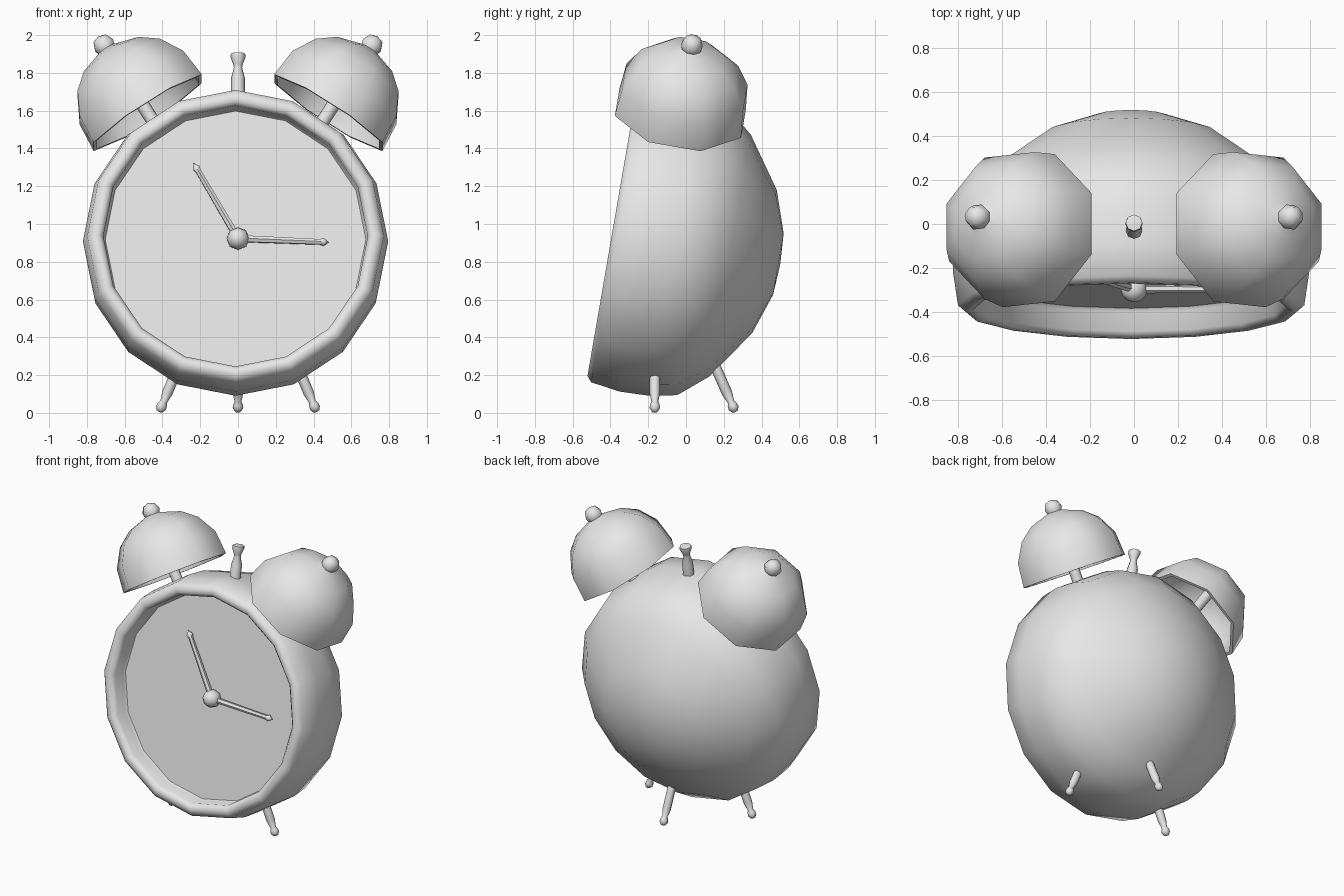
import bpy, bmesh, math
from mathutils import Vector, Matrix

cube = bpy.data.objects.get("Cube")
if cube:
    bpy.data.objects.remove(cube, do_unlink=True)

metal = bpy.data.materials.new("plain grey")
metal.use_nodes = True
GREY = (0.8, 0.8, 0.8, 1)
metal.diffuse_color = GREY
metal.node_tree.nodes["Principled BSDF"].inputs["Base Color"].default_value = GREY

LEAN = Matrix.Rotation(math.radians(-9.8), 3, 'X')   # the whole clock leans back


def lathe(name, profile, segs, origin, axis, ref=(1, 0, 0), phase=0.0, sharp=50):
    """Revolve (radius, height) points round an axis; ref marks the first corner."""
    w = Vector(axis).normalized()
    u = Vector(ref)
    u = (u - w * u.dot(w)).normalized()
    v = w.cross(u)
    o = Vector(origin)
    bm = bmesh.new()
    rings = []
    for r, h in profile:
        if r == 0:
            rings.append([bm.verts.new(o + w * h)] * segs)
            continue
        ring = []
        for i in range(segs):
            a = phase + math.tau * i / segs
            ring.append(bm.verts.new(o + w * h + (u * math.cos(a) + v * math.sin(a)) * r))
        rings.append(ring)
    for low, high in zip(rings, rings[1:]):
        for i in range(segs):
            j = (i + 1) % segs
            bm.faces.new(dict.fromkeys((low[i], low[j], high[j], high[i])))
    bmesh.ops.recalc_face_normals(bm, faces=bm.faces)
    mesh = bpy.data.meshes.new(name)
    bm.to_mesh(mesh)
    bm.free()
    mesh.materials.append(metal)
    obj = bpy.data.objects.new(name, mesh)
    bpy.context.collection.objects.link(obj)
    bpy.ops.object.select_all(action='DESELECT')
    obj.select_set(True)
    bpy.context.view_layer.objects.active = obj
    bpy.ops.object.shade_smooth_by_angle(angle=math.radians(sharp))
    return obj


# Case: recessed dial, rounded rim and domed back in one revolve
centre = Vector((-0.013, -0.393, 0.94))
back = LEAN @ Vector((0, 1, 0))
up = LEAN @ Vector((0, 0, 1))
lathe("case", [(0, 0.13), (0.69, 0.13), (0.70, 0.115), (0.70, 0.025), (0.722, 0),
               (0.755, 0), (0.785, 0.025), (0.808, 0.18), (0.803, 0.34),
               (0.775, 0.485), (0.65, 0.635), (0.385, 0.82), (0.165, 0.895), (0, 0.905)],
      16, centre, back, up)

# Hub and the two hands
hub = Vector((0, centre.y, centre.z)) + back * 0.1
lathe("hub", [(0.061 * math.sin(math.pi * k / 6) if 0 < k < 6 else 0,
               -0.061 * math.cos(math.pi * k / 6)) for k in range(7)], 8, hub, back, up)
lathe("hub_pin", [(0, 0), (0.025, 0), (0.025, 0.05), (0, 0.05)], 8, hub, back, up)
for name, x, z in (("minute_hand", -0.235, 0.405), ("hour_hand", 0.483, -0.02)):
    direction = Vector((x, 0, 0)) + up * z
    length = direction.length
    lathe(name, [(0, 0), (0.02, 0), (0.016, length - 0.05), (0.022, length - 0.03), (0, length)],
          6, hub, direction, back)

# Top stud
lathe("top_stud", [(0, -0.08), (0.038, -0.08), (0.036, 0.08), (0.022, 0.135), (0.024, 0.15),
                   (0.04, 0.19), (0.038, 0.21), (0, 0.216)],
      8, (0, -0.03, 1.695), up)

# Bells with their posts
for side, s in (("right", -1), ("left", 1)):
    axis = LEAN @ Vector((0.537 * s, 0, 0.843))
    tilt = LEAN @ Vector((0.843 * s, 0, -0.537))
    place = (0.478 * s, -0.03, 1.589)
    lathe(side + "_bell", [(0, 0.355), (0.15, 0.33), (0.26, 0.25), (0.325, 0.14), (0.345, 0),
                           (0.367, 0), (0.352, 0.16), (0.28, 0.285), (0.185, 0.36),
                           (0.085, 0.393), (0.052, 0.405), (0.06, 0.43), (0.042, 0.472),
                           (0, 0.486)],
          8, place, axis, tilt, math.pi / 8, 60)
    lathe(side + "_bell_post", [(0, -0.2), (0.036, -0.2), (0.036, 0.34), (0, 0.34)],
          8, place, axis, tilt)

# Turned legs: a splayed pair in front and one at the back
LEG = [(0, 0), (0.016, 0.004), (0.028, 0.024), (0.025, 0.045), (0.018, 0.06),
       (0.028, 0.11), (0.028, 0.32), (0, 0.32)]
for name, foot, direction in (("right_leg", (-0.417, -0.165, 0.004), (0.42, 0, 1)),
                              ("left_leg", (0.417, -0.165, 0.004), (-0.42, 0, 1)),
                              ("back_leg", (0, 0.262, 0.004), (0, -0.44, 1))):
    lathe(name, LEG, 8, foot, direction)
